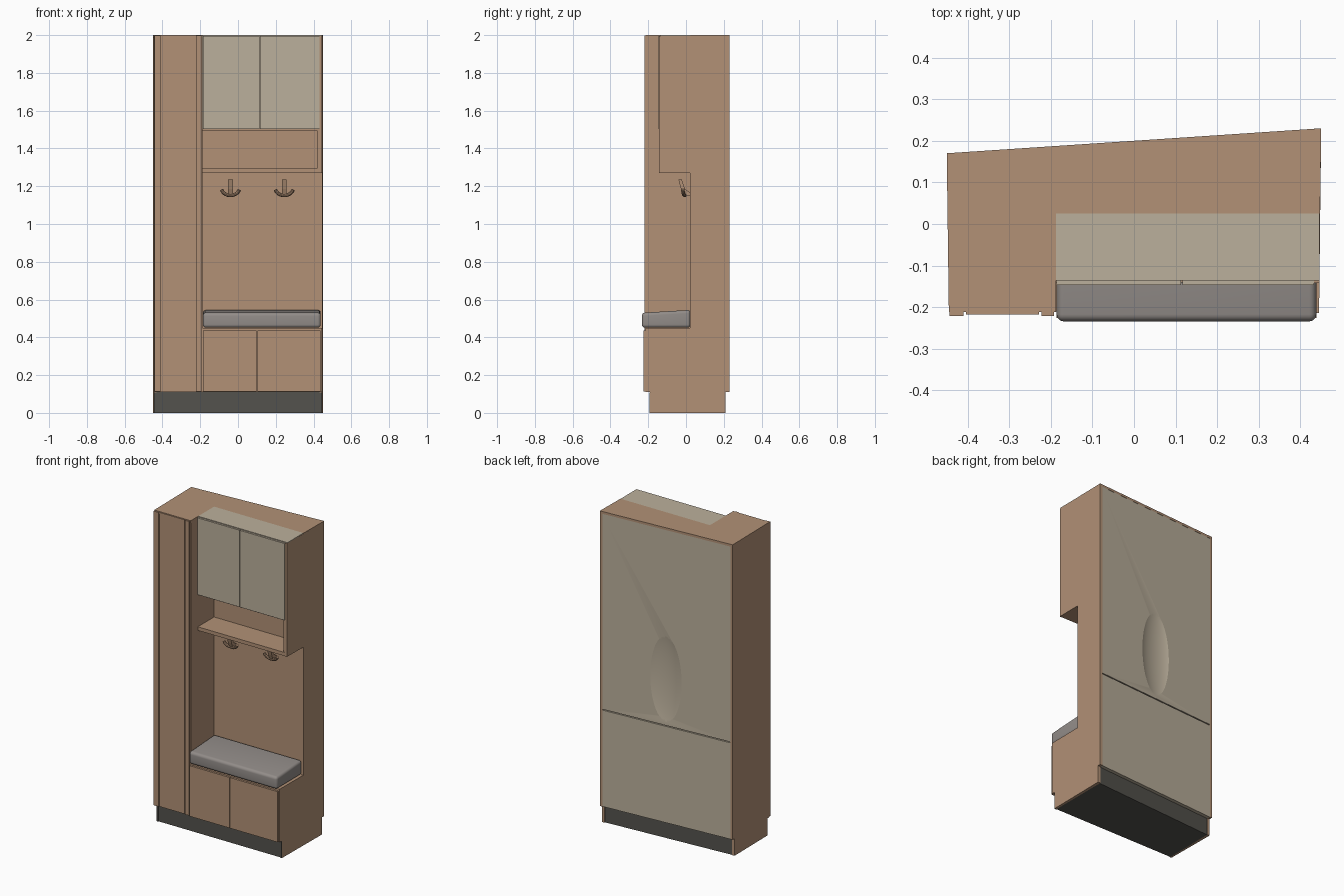
import bpy, bmesh, math
from mathutils import Vector

if "Cube" in bpy.data.objects:
    bpy.data.objects.remove(bpy.data.objects["Cube"])


def material(name, rgb):
    m = bpy.data.materials.new(name)
    m.diffuse_color = (*rgb, 1)
    m.use_nodes = True
    m.node_tree.nodes["Principled BSDF"].inputs["Base Color"].default_value = m.diffuse_color
    return m


WOOD = material("warm wood", (0.445, 0.283, 0.181))
BEIGE = material("beige panel", (0.50, 0.435, 0.333))
GREY = material("grey fabric", (0.29, 0.265, 0.25))
DARK = material("dark plinth", (0.088, 0.085, 0.074))


def back(x, inset=0.0):
    """y of the slanted rear face"""
    return 0.20 + x * 0.0667 - inset


def loft(name, ring_a, ring_b, mat):
    bm = bmesh.new()
    a = [bm.verts.new(p) for p in ring_a]
    b = [bm.verts.new(p) for p in ring_b]
    bm.faces.new(a)
    bm.faces.new(b[::-1])
    n = len(a)
    for i in range(n):
        j = (i + 1) % n
        bm.faces.new((a[i], b[i], b[j], a[j]))
    bmesh.ops.recalc_face_normals(bm, faces=bm.faces)
    me = bpy.data.meshes.new(name)
    bm.to_mesh(me)
    bm.free()
    me.materials.append(mat)
    ob = bpy.data.objects.new(name, me)
    bpy.context.collection.objects.link(ob)
    return ob


def prism(name, pts, z0, z1, mat):
    return loft(name, [(x, y, z0) for x, y in pts], [(x, y, z1) for x, y in pts], mat)


def box(name, x0, x1, y0, y1, z0, z1, mat):
    return prism(name, [(x0, y0), (x1, y0), (x1, y1), (x0, y1)], z0, z1, mat)


def to_back(name, x0, x1, y0, inset, z0, z1, mat):
    """box whose rear follows the slanted back"""
    return prism(name, [(x0, y0), (x1, y0), (x1, back(x1, inset)), (x0, back(x0, inset))], z0, z1, mat)


def activate(ob):
    bpy.ops.object.select_all(action='DESELECT')
    ob.select_set(True)
    bpy.context.view_layer.objects.active = ob


def smooth(ob, angle=35):
    activate(ob)
    bpy.ops.object.shade_smooth_by_angle(angle=math.radians(angle))


# side panels: yz profiles, slightly splayed toward the back
def side_panel(name, s, profile):
    outer = [(s * (0.445 + 0.012 * max(y, -0.2) + 0.0022), y, z) for y, z in profile]
    inner = [(s * 0.432, y, z) for y, z in profile]
    return loft(name, outer, inner, WOOD)


rb = back(0.45)
side_panel("right_side_panel", 1, [
    (rb, 1.996), (rb, 0.11), (rb - 0.02, 0.11), (rb - 0.02, 0), (-0.19, 0), (-0.19, 0.11),
    (-0.214, 0.11), (-0.214, 0.45), (0.022, 0.45), (0.022, 1.27), (-0.142, 1.27), (-0.142, 1.996)])
lb = back(-0.45)
side_panel("left_side_panel", -1, [
    (lb, 1.996), (lb, 0.11), (lb - 0.02, 0.11), (lb - 0.02, 0), (-0.19, 0), (-0.19, 0.11),
    (-0.212, 0.11), (-0.212, 1.996)])

# main carcass, tower and top board
to_back("rear_carcass", -0.432, 0.432, 0.025, 0.034, 0.11, 1.985, WOOD)
box("tower_carcass", -0.432, -0.187, -0.21, 0.025, 0.11, 1.985, WOOD)
prism("top_board", [(-0.445, -0.212), (-0.187, -0.212), (-0.187, 0.025), (0.447, 0.025),
                    (0.45, back(0.45)), (-0.45, back(-0.45))], 1.985, 2.0, WOOD)

# tower door between two narrow stiles
for name, x0, x1, yf in (("tower_left_stile", -0.443, -0.41, -0.221),
                         ("tower_door", -0.404, -0.228, -0.217),
                         ("tower_right_stile", -0.222, -0.192, -0.221)):
    box(name, x0, x1, yf, -0.208, 0.113, 1.997, WOOD)

# plinth: dark, runs under the whole unit
to_back("plinth", -0.434, 0.434, -0.188, 0.024, 0.0, 0.11, DARK)
for name, x in (("left_plinth_end", -0.438), ("right_plinth_end", 0.438)):
    box(name, x - 0.006, x + 0.006, -0.192, -0.186, 0, 0.108, DARK)

# rear panels, split by a seam; the upper has a shallow oval hollow
upper = prism("upper_back_panel", [(-0.438, back(-0.438, 0.034)), (0.438, back(0.438, 0.034)),
              (0.438, back(0.438, 0.001)), (-0.438, back(-0.438, 0.001))], 0.733, 1.985, BEIGE)
prism("lower_back_panel", [(-0.438, back(-0.438, 0.034)), (0.438, back(0.438, 0.034)),
      (0.438, back(0.438, 0.001)), (-0.438, back(-0.438, 0.001))], 0.11, 0.727, BEIGE)
bpy.ops.mesh.primitive_uv_sphere_add(segments=96, ring_count=64, radius=1,
                                     location=(0, back(0) + 0.04, 1.03),
                                     rotation=(0, 0, math.atan(0.0667)))
cutter = bpy.context.object
cutter.name = "hollow_cutter"
cutter.scale = (0.15, 0.058, 0.385)
cutter.data.materials.append(BEIGE)
cutter.hide_render = True
mod = upper.modifiers.new("hollow", 'BOOLEAN')
mod.operation = 'DIFFERENCE'
mod.solver = 'EXACT'
mod.object = cutter
activate(upper)
bpy.ops.object.modifier_apply(modifier=mod.name)
bpy.data.objects.remove(cutter)
smooth(upper, 12)

# upper cabinet with two doors and its lid
box("upper_cabinet", -0.187, 0.432, -0.132, 0.025, 1.505, 1.996, BEIGE)
box("upper_cabinet_lid", -0.187, 0.446, -0.136, 0.025, 1.996, 2.0, BEIGE)
for name, x0, x1 in (("upper_left_door", -0.186, 0.1125), ("upper_right_door", 0.1165, 0.432)):
    box(name, x0, x1, -0.146, -0.134, 1.502, 1.994, BEIGE)

# open niche below the cabinet
box("niche_shelf", -0.187, 0.432, -0.14, 0.025, 1.27, 1.293, WOOD)
box("niche_right_wall", 0.418, 0.432, -0.138, 0.025, 1.293, 1.505, WOOD)
box("niche_ceiling", -0.187, 0.432, -0.136, 0.025, 1.496, 1.505, WOOD)

# bench with two doors
box("bench_carcass", -0.187, 0.433, -0.21, 0.025, 0.11, 0.45, WOOD)
for name, x0, x1 in (("bench_left_door", -0.186, 0.0985), ("bench_right_door", 0.1025, 0.438)):
    box(name, x0, x1, -0.226, -0.213, 0.113, 0.437, WOOD)

# cushion, top rising slightly toward the wall
prof = [(-0.234, 0.451), (0.024, 0.451), (0.024, 0.545), (-0.234, 0.53)]
cushion = loft("seat_cushion", [(-0.186, y, z) for y, z in prof], [(0.438, y, z) for y, z in prof], GREY)
bev = cushion.modifiers.new("round", 'BEVEL')
bev.width = 0.017
bev.segments = 5
activate(cushion)
bpy.ops.object.modifier_apply(modifier=bev.name)
smooth(cushion)


# coat hooks: a sloped stem and a curved double arm
def tube(name, pts, r):
    cu = bpy.data.curves.new(name, 'CURVE')
    cu.dimensions = '3D'
    cu.bevel_depth = r
    cu.bevel_resolution = 3
    cu.use_fill_caps = True
    sp = cu.splines.new('POLY')
    sp.points.add(len(pts) - 1)
    for p, co in zip(sp.points, pts):
        p.co = (*co, 1)
    cu.materials.append(WOOD)
    ob = bpy.data.objects.new(name, cu)
    bpy.context.collection.objects.link(ob)
    activate(ob)
    bpy.ops.object.convert(target='MESH')
    smooth(bpy.context.object)


for side, hx in (("left", -0.04), ("right", 0.245)):
    arc = []
    for i in range(17):
        t = math.radians(200 + 140 * i / 16)
        arc.append((hx + 0.05 * math.cos(t), -0.006 - 0.012 * abs(math.cos(t)), 1.197 + 0.046 * math.sin(t)))
    tube(side + "_hook_arm", arc, 0.0095)
    stem = [(-0.04, 1.235), (-0.022, 1.235), (-0.006, 1.185), (0.024, 1.165), (0.024, 1.15), (-0.012, 1.15), (-0.026, 1.185)]
    loft(side + "_hook_stem", [(hx - 0.013, y, z) for y, z in stem], [(hx + 0.013, y, z) for y, z in stem], WOOD)
